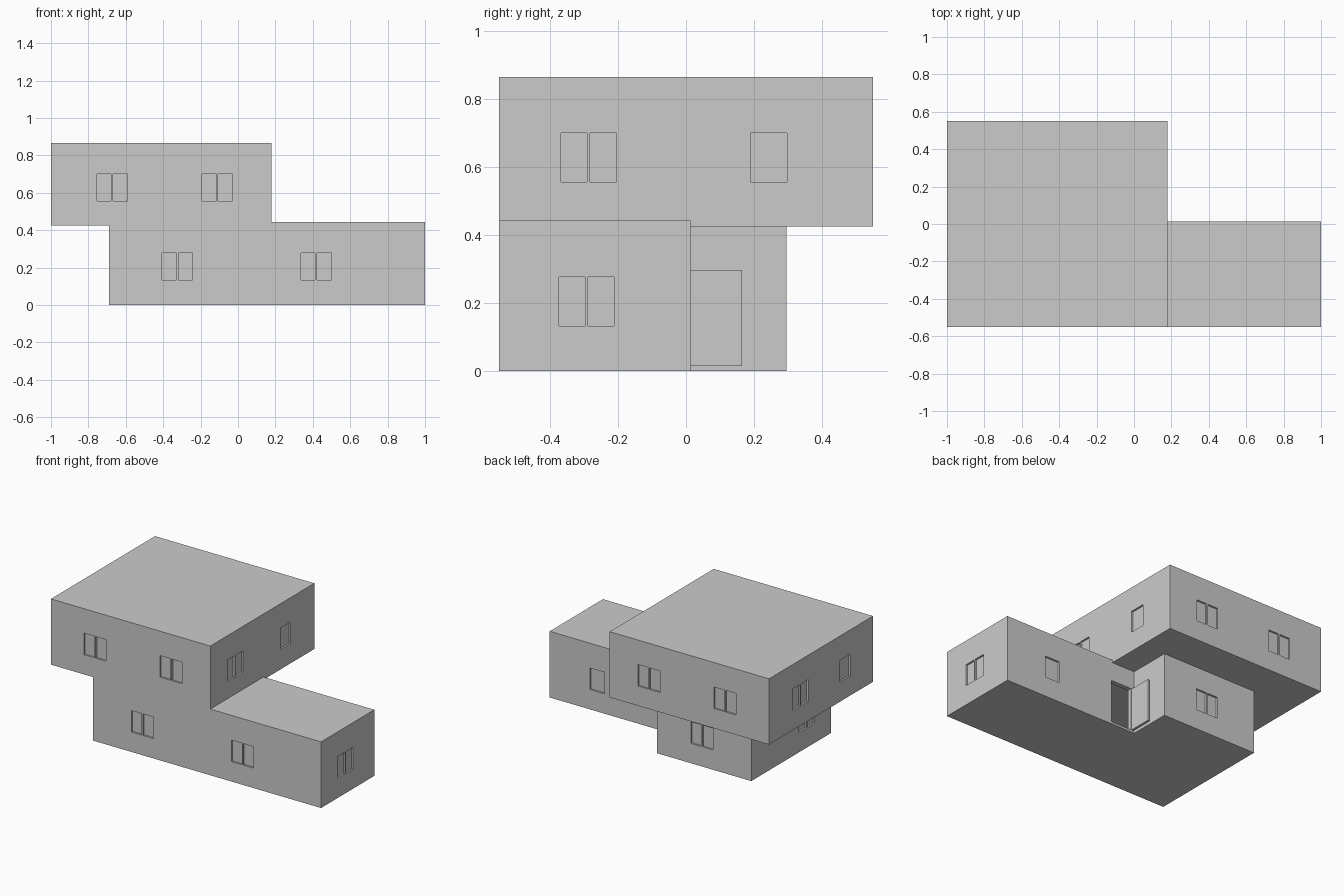
import bpy, bmesh
from mathutils import Vector

if "Cube" in bpy.data.objects:
    bpy.data.objects.remove(bpy.data.objects["Cube"])


def prism(name, outline, z0, z1):
    """Upright solid from a counter-clockwise floor plan."""
    bm = bmesh.new()
    face = bm.faces.new([bm.verts.new((x, y, z0)) for x, y in outline])
    ext = bmesh.ops.extrude_face_region(bm, geom=[face])["geom"]
    bmesh.ops.translate(bm, vec=(0, 0, z1 - z0),
                        verts=[v for v in ext if isinstance(v, bmesh.types.BMVert)])
    bmesh.ops.recalc_face_normals(bm, faces=bm.faces)
    return to_object(name, bm)


def to_object(name, bm):
    mesh = bpy.data.meshes.new(name)
    bm.to_mesh(mesh)
    bm.free()
    ob = bpy.data.objects.new(name, mesh)
    bpy.context.collection.objects.link(ob)
    return ob


def add_box(bm, lo, hi):
    lo, hi = Vector(lo), Vector(hi)
    verts = bmesh.ops.create_cube(bm, size=1)["verts"]
    bmesh.ops.scale(bm, vec=hi - lo, verts=verts)
    bmesh.ops.translate(bm, vec=(lo + hi) / 2, verts=verts)


def box(name, lo, hi):
    bm = bmesh.new()
    add_box(bm, lo, hi)
    return to_object(name, bm)


def combine(target, other, operation):
    """Apply a boolean and remove the helper."""
    mod = target.modifiers.new(operation.lower(), 'BOOLEAN')
    mod.operation, mod.object, mod.solver = operation, other, 'EXACT'
    bpy.context.view_layer.objects.active = target
    bpy.ops.object.modifier_apply(modifier=mod.name)
    bpy.data.objects.remove(other)


def l_plan(d):
    """Ground floor plan, inset by d."""
    return [(-0.69 + d, -0.55 + d), (1 - d, -0.55 + d), (1 - d, 0.013 - d),
            (0.01 - d, 0.013 - d), (0.01 - d, 0.295 - d), (-0.69 + d, 0.295 - d)]


# Ground floor with the overhanging upper storey
house = prism("house_walls", l_plan(0), 0, 0.443)
combine(house, box("upper_storey", (-1, -0.55, 0.425), (0.18, 0.55, 0.865)), 'UNION')

# Hollow ground floor room and doorway in the inner corner
combine(house, prism("room_cutter", l_plan(0.03), 0.015, 0.415), 'DIFFERENCE')
combine(house, box("doorway_cutter", (0.033, -0.05, 0.015), (0.187, 0.05, 0.3)), 'DIFFERENCE')

# Window recesses: (wall axis, wall position, outward sign, start along wall, pair?, sill)
LOW, HIGH = 0.133, 0.557
windows = [
    ('y', -0.55, -1, -0.755, True, HIGH), ('y', -0.55, -1, -0.192, True, HIGH),
    ('y', -0.55, -1, -0.405, True, LOW), ('y', -0.55, -1, 0.336, True, LOW),
    ('y', 0.55, 1, -0.755, True, HIGH), ('y', 0.55, 1, -0.192, True, HIGH),
    ('y', 0.295, 1, -0.405, True, LOW), ('y', 0.013, 1, 0.595, False, LOW),
    ('x', 0.18, 1, -0.368, True, HIGH), ('x', 0.18, 1, 0.190, False, HIGH),
    ('x', 1.0, 1, -0.374, True, LOW), ('x', -0.69, -1, -0.374, True, LOW),
    ('x', -1.0, -1, 0.135, True, HIGH), ('x', -1.0, -1, -0.31, False, HIGH),
]
bm = bmesh.new()
for axis, wall, sign, start, pair, sill in windows:
    panes = [(start, start + 0.077), (start + 0.086, start + 0.163)] if pair \
        else [(start, start + 0.107)]
    a, b = sorted((wall - sign * 0.012, wall + sign * 0.02))
    for u0, u1 in panes:
        if axis == 'y':
            add_box(bm, (u0, a, sill), (u1, b, sill + 0.144))
        else:
            add_box(bm, (a, u0, sill), (b, u1, sill + 0.144))
combine(house, to_object("window_cutters", bm), 'DIFFERENCE')

# Door leaf standing open against the back wing
box("door_leaf", (0.016, 0.013, 0.015), (0.031, 0.165, 0.298))
